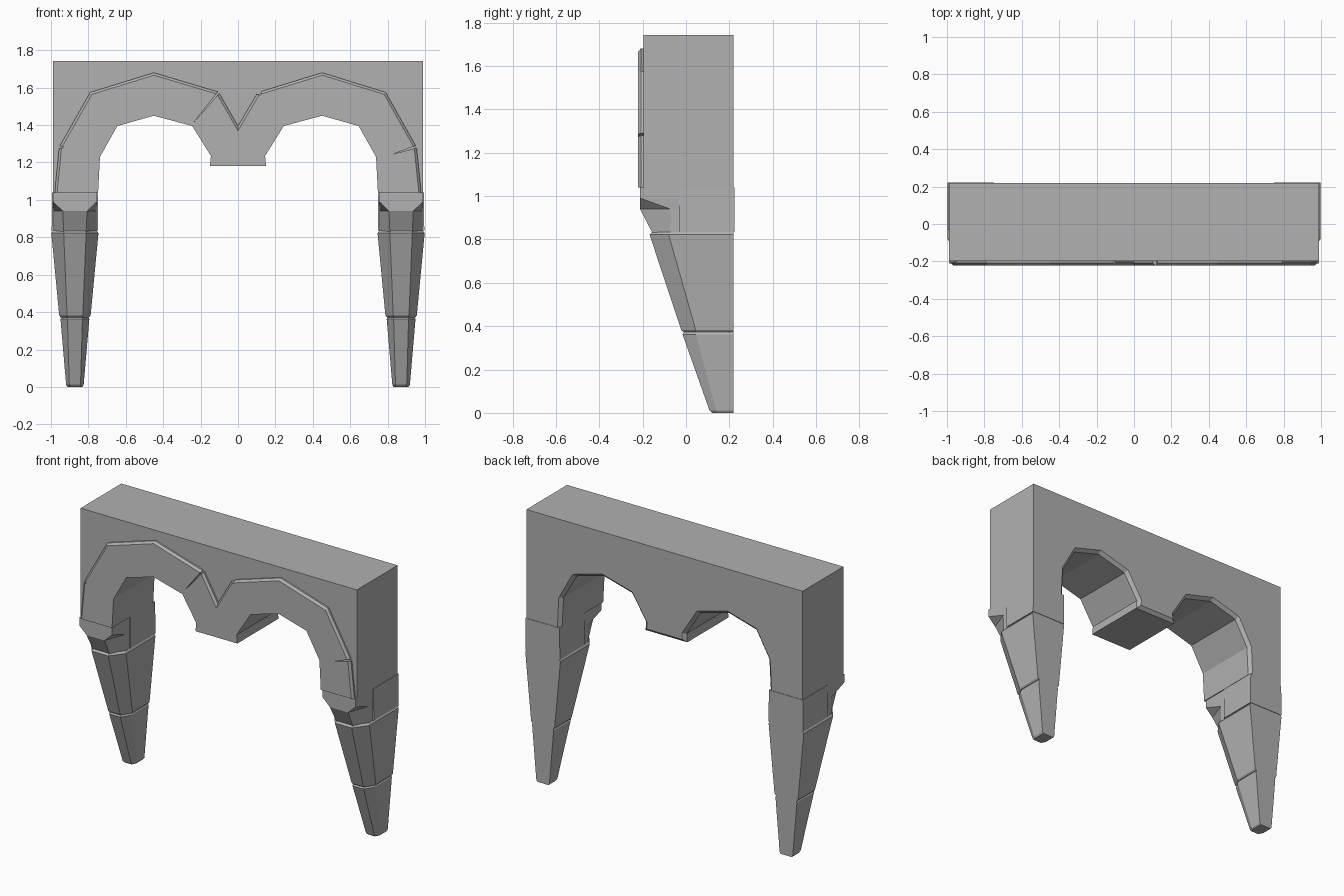
import bpy, bmesh

if "Cube" in bpy.data.objects:
    bpy.data.objects.remove(bpy.data.objects["Cube"])

BACK = 0.22
LEG_X = 0.872

stone = bpy.data.materials.new("dark_grey")
stone.diffuse_color = (0.44, 0.44, 0.44, 1)
stone.use_nodes = True
stone.node_tree.nodes["Principled BSDF"].inputs["Base Color"].default_value = stone.diffuse_color


def finish(bm, name):
    bmesh.ops.recalc_face_normals(bm, faces=bm.faces)
    mesh = bpy.data.meshes.new(name)
    bm.to_mesh(mesh)
    bm.free()
    mesh.materials.append(stone)
    obj = bpy.data.objects.new(name, mesh)
    bpy.context.collection.objects.link(obj)
    return obj


def prism(name, pts, y0, y1, bevel_y=None, bevel_ids=(), width=0.015):
    """Extrude an x-z outline along y; chamfer the chosen outline edges at bevel_y."""
    bm = bmesh.new()
    n = len(pts)
    rings = {y: [bm.verts.new((x, y, z)) for x, z in pts] for y in (y0, y1)}
    a, b = rings[y0], rings[y1]
    bm.faces.new(a)
    bm.faces.new(b[::-1])
    for i in range(n):
        j = (i + 1) % n
        bm.faces.new((a[i], b[i], b[j], a[j]))
    bmesh.ops.recalc_face_normals(bm, faces=bm.faces)
    if bevel_y is not None:
        r = rings[bevel_y]
        edges = [bm.edges.get((r[i], r[(i + 1) % n])) for i in bevel_ids]
        bmesh.ops.bevel(bm, geom=edges, offset=width, segments=1, affect='EDGES')
    return finish(bm, name)


def loft(name, cx, rings):
    """Stack of six-sided sections: (z, half width, front half width, front y, shoulder y)."""
    bm = bmesh.new()
    loops = []
    for z, w, f, yf, ys in rings:
        sec = [(-w, BACK), (w, BACK), (w, ys), (f, yf), (-f, yf), (-w, ys)]
        loops.append([bm.verts.new((cx + x, y, z)) for x, y in sec])
    bm.faces.new(loops[0])
    bm.faces.new(loops[-1][::-1])
    for a, b in zip(loops, loops[1:]):
        for i in range(6):
            j = (i + 1) % 6
            bm.faces.new((a[i], a[j], b[j], b[i]))
    return finish(bm, name)


def mirrored(pts):
    return [(-x, z) for x, z in reversed(pts)]


# Inner outline of both arches with the hanging middle block
half = [(0.15, 1.18), (0.145, 1.235), (0.245, 1.395), (0.45, 1.45),
        (0.645, 1.395), (0.738, 1.23), (0.748, 1.04)]
inner = mirrored(half) + half

# Wall with two arched openings, chamfered on the back rim
wall = inner + [(0.99, 1.04), (0.99, 1.743), (-0.99, 1.743), (-0.99, 1.04)]
prism("arched_wall", wall, -0.197, BACK, BACK, range(len(inner) - 1), 0.02)

# Raised trim around the arches, with worn cracks in its outer edge
outer = [(0.98, 1.04), (0.955, 1.278), (0.83, 1.245), (0.95, 1.29),
         (0.79, 1.575), (0.45, 1.68), (0.125, 1.58), (0.12, 1.56), (0.1, 1.565),
         (0.0, 1.395), (-0.1, 1.57), (-0.24, 1.41), (-0.108, 1.578),
         (-0.45, 1.68), (-0.79, 1.575), (-0.952, 1.29), (-0.93, 1.28),
         (-0.957, 1.275), (-0.98, 1.04)]
first = len(inner)
rim = [first + i for i in (0, 3, 4, 5, 8, 9, 12, 13, 14, 17)]
prism("arch_trim", inner + outer, -0.221, -0.19, -0.221, rim, 0.013)

for side, label in ((1, "right"), (-1, "left")):
    cx = side * LEG_X
    # Block at the back of the leg head
    head = [(cx - 0.124, 0.835), (cx + 0.124, 0.835),
            (cx + 0.122, 1.04), (cx - 0.122, 1.04)]
    prism(f"leg_head_{label}", head, -0.032, BACK + 0.003)
    # Front bracket with chamfered corners
    loft(f"leg_bracket_{label}", cx, [
        (1.04, 0.118, 0.117, -0.212, -0.211),
        (0.99, 0.118, 0.117, -0.212, -0.211),
        (0.94, 0.115, 0.065, -0.212, -0.072),
        (0.83, 0.115, 0.06, -0.155, -0.072)])
    # Tapered upper leg with a small top chamfer
    loft(f"upper_leg_{label}", cx, [
        (0.835, 0.117, 0.055, -0.155, -0.075),
        (0.822, 0.126, 0.06, -0.168, -0.08),
        (0.382, 0.084, 0.042, -0.022, 0.045),
        (0.372, 0.076, 0.038, -0.01, 0.05)])
    # Tapered foot with a chamfered tip
    loft(f"foot_{label}", cx, [
        (0.375, 0.07, 0.036, -0.008, 0.05),
        (0.362, 0.077, 0.04, -0.016, 0.045),
        (0.012, 0.047, 0.03, 0.108, 0.14),
        (0.0, 0.04, 0.025, 0.12, 0.148)])
